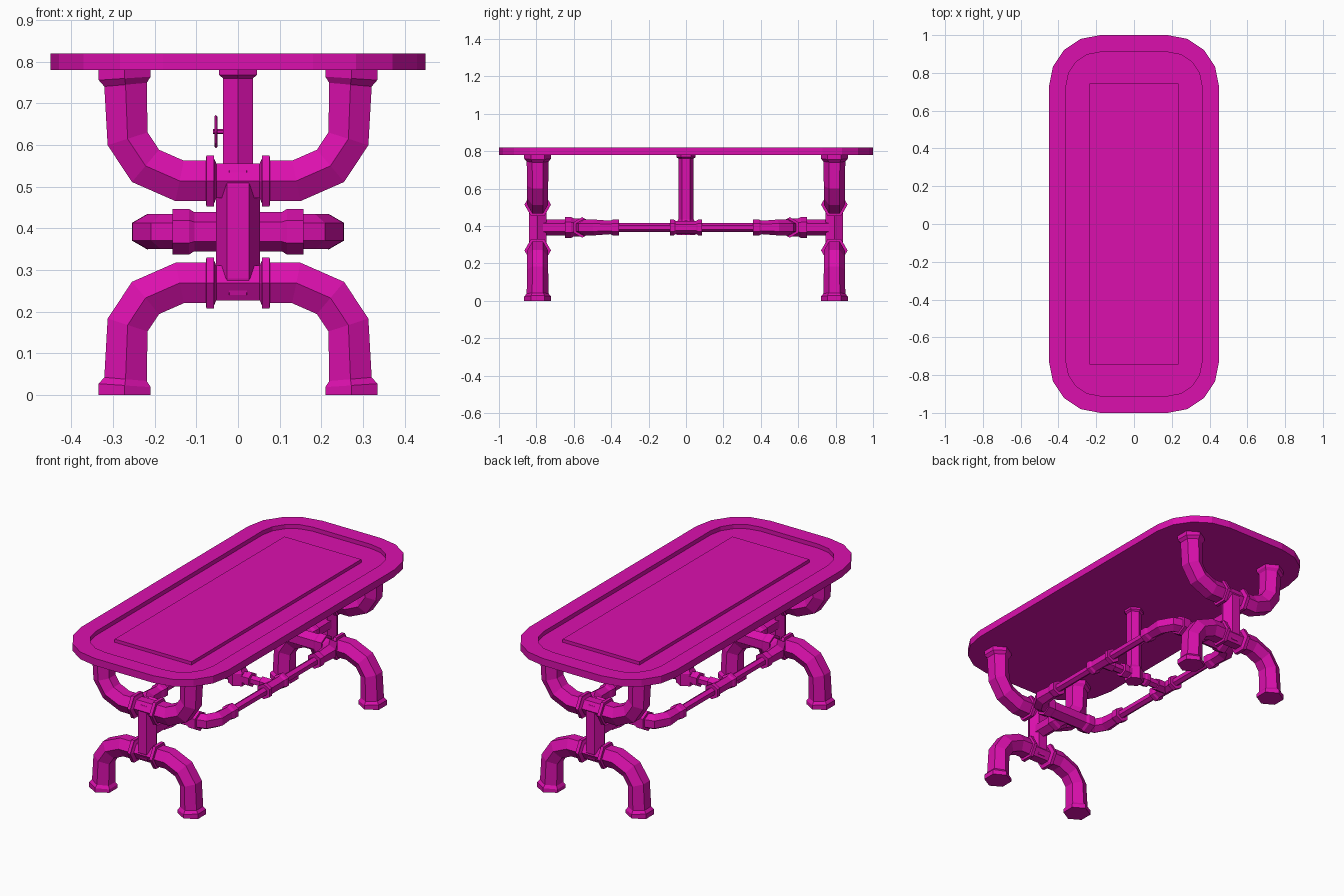
import bpy, bmesh, math
from mathutils import Vector

if "Cube" in bpy.data.objects:
    bpy.data.objects.remove(bpy.data.objects["Cube"])

mat = bpy.data.materials.new("magenta_paint")
mat.diffuse_color = (0.71, 0.005, 0.42, 1)
mat.use_nodes = True
mat.node_tree.nodes["Principled BSDF"].inputs["Base Color"].default_value = mat.diffuse_color


def finish(bm, name):
    bmesh.ops.recalc_face_normals(bm, faces=bm.faces)
    me = bpy.data.meshes.new(name)
    bm.to_mesh(me)
    bm.free()
    me.materials.append(mat)
    ob = bpy.data.objects.new(name, me)
    bpy.context.collection.objects.link(ob)
    return ob


def skin(bm, rings, closed=False):
    loops = [[bm.verts.new(p) for p in ring] for ring in rings]
    pairs = list(zip(loops, loops[1:]))
    if closed:
        pairs.append((loops[-1], loops[0]))
    for a, b in pairs:
        for i in range(len(a)):
            j = (i + 1) % len(a)
            bm.faces.new((a[i], a[j], b[j], b[i]))
    if not closed:
        bm.faces.new(loops[0])
        bm.faces.new(loops[-1])


def pipe(name, stations, normal):
    """Six-sided mitred pipe through (point, radius) stations in a plane."""
    n = Vector(normal)
    pts = [Vector(p) for p, r in stations]
    rings = []
    for i, (p, r) in enumerate(stations):
        d0 = (pts[i] - pts[max(i - 1, 0)]).normalized()
        d1 = (pts[min(i + 1, len(pts) - 1)] - pts[i]).normalized()
        t = (d0 + d1).normalized()
        miter = 1 / max(t.dot(d1 if d1.length else d0), 0.5)
        side = n.cross(t) * miter
        rings.append([pts[i] + r * (math.cos(a) * side + math.sin(a) * n)
                      for a in [math.radians(30 + 60 * k) for k in range(6)]])
    bm = bmesh.new()
    skin(bm, rings)
    return finish(bm, name)


def rounded(hx, hy, rad, z, seg=4):
    ring = []
    for q, (sx, sy) in enumerate([(1, 1), (-1, 1), (-1, -1), (1, -1)]):
        for k in range(seg + 1):
            a = math.pi / 2 * (q + k / seg)
            ring.append((sx * (hx - rad) + rad * math.cos(a),
                         sy * (hy - rad) + rad * math.sin(a), z))
    return ring


# Table top with recessed tray and raised centre panel
bm = bmesh.new()
skin(bm, [rounded(.45, 1, .27, .78), rounded(.45, 1, .27, .82),
          rounded(.36, .91, .18, .82), rounded(.36, .91, .18, .797)])
finish(bm, "table_top")
bm = bmesh.new()
bmesh.ops.create_cube(bm, size=1)
for v in bm.verts:
    v.co = (v.co.x * .472, v.co.y * 1.49, .803 + v.co.z * .024)
finish(bm, "centre_panel")

# Half of the U-shaped leg pipe: x, z, radius
half = [(-.272, .783, .072), (-.272, .76, .072), (-.27, .745, .059),
        (-.265, .615, .056), (-.222, .55, .056), (-.14, .514, .056),
        (-.077, .514, .056), (-.076, .514, .071), (-.058, .514, .071),
        (-.057, .514, .061), (-.052, .514, .048)]
full = half + [(-x, z, r) for x, z, r in reversed(half)]
Z = .392  # height of the stretcher frame

for sy, end in ((-1, "front"), (1, "back")):
    y = sy * .793
    # Curved legs and upright
    pipe(end + "_upper_legs", [((x, y, z), r) for x, z, r in full], (0, 1, 0))
    pipe(end + "_lower_legs", [((x, y, .783 - z), r) for x, z, r in full], (0, 1, 0))
    pipe(end + "_upright", [((0, y, .24), .04), ((0, y, .28), .053), ((0, y, .505), .053),
                            ((0, y, .54), .04)], (1, 0, 0))
    # Tee fitting joining the upright to the stretcher frame
    pipe(end + "_tee_stem", [((0, sy * a, Z), r) for a, r in
         [(.79, .043), (.648, .043), (.647, .056), (.615, .056), (.6, .048), (.555, .048)]],
         (0, 0, 1))
    tee = [(-.157, .055), (-.118, .055), (-.105, .047)]
    tee += [(-x, r) for x, r in reversed(tee)]
    pipe(end + "_tee_bar", [((x, sy * .555, Z), r) for x, r in tee], (0, 0, 1))
    for sx, side in ((-1, "left"), (1, "right")):
        # Elbow and thin side rail
        elbow = [(.14, .555, .042), (.185, .543, .042), (.217, .487, .042),
                 (.217, .405, .036), (.217, .39, .043), (.217, .358, .043)]
        pipe(f"{end}_{side}_elbow", [((sx * x, sy * a, Z), r) for x, a, r in elbow], (0, 0, 1))
        pipe(f"{end}_{side}_rail", [((sx * .217, sy * a, Z), .023) for a in (.38, .06)], (0, 0, 1))

# Middle tees and cross pipe
mid = [(-.086, .042), (-.064, .042), (-.054, .034)]
mid += [(-v, r) for v, r in reversed(mid)]
for sx, side in ((-1, "left"), (1, "right")):
    pipe(side + "_middle_tee", [((sx * .217, v, Z), r) for v, r in mid], (0, 0, 1))
    pipe(side + "_cross_pipe", [((sx * x, 0, Z), r) for x, r in
         [(.217, .034), (.15, .034), (.149, .025), (.09, .025), (.089, .04), (.065, .04),
          (.055, .034), (0, .034)]], (0, 0, 1))

# Centre post with top and bottom flanges
pipe("centre_post", [((0, 0, z), r) for z, r in
     [(.352, .05), (.42, .05), (.435, .041), (.76, .041), (.768, .052), (.783, .052)]], (0, 1, 0))

# Valve handwheel on the post
pipe("valve_stem", [((-.06, 0, .632), .006), ((-.02, 0, .632), .006)], (0, 0, 1))
rings = []
for k in range(8):
    a = k * math.pi / 4
    rings.append([(-.053 + dx, (.036 + dr) * math.cos(a), .632 + (.036 + dr) * math.sin(a))
                  for dx, dr in ((-.004, 0), (0, .004), (.004, 0), (0, -.004))])
bm = bmesh.new()
skin(bm, rings, closed=True)
finish(bm, "valve_wheel")
pipe("valve_spoke_a", [((-.053, 0, .597), .004), ((-.053, 0, .667), .004)], (1, 0, 0))
pipe("valve_spoke_b", [((-.053, -.035, .632), .004), ((-.053, .035, .632), .004)], (1, 0, 0))
